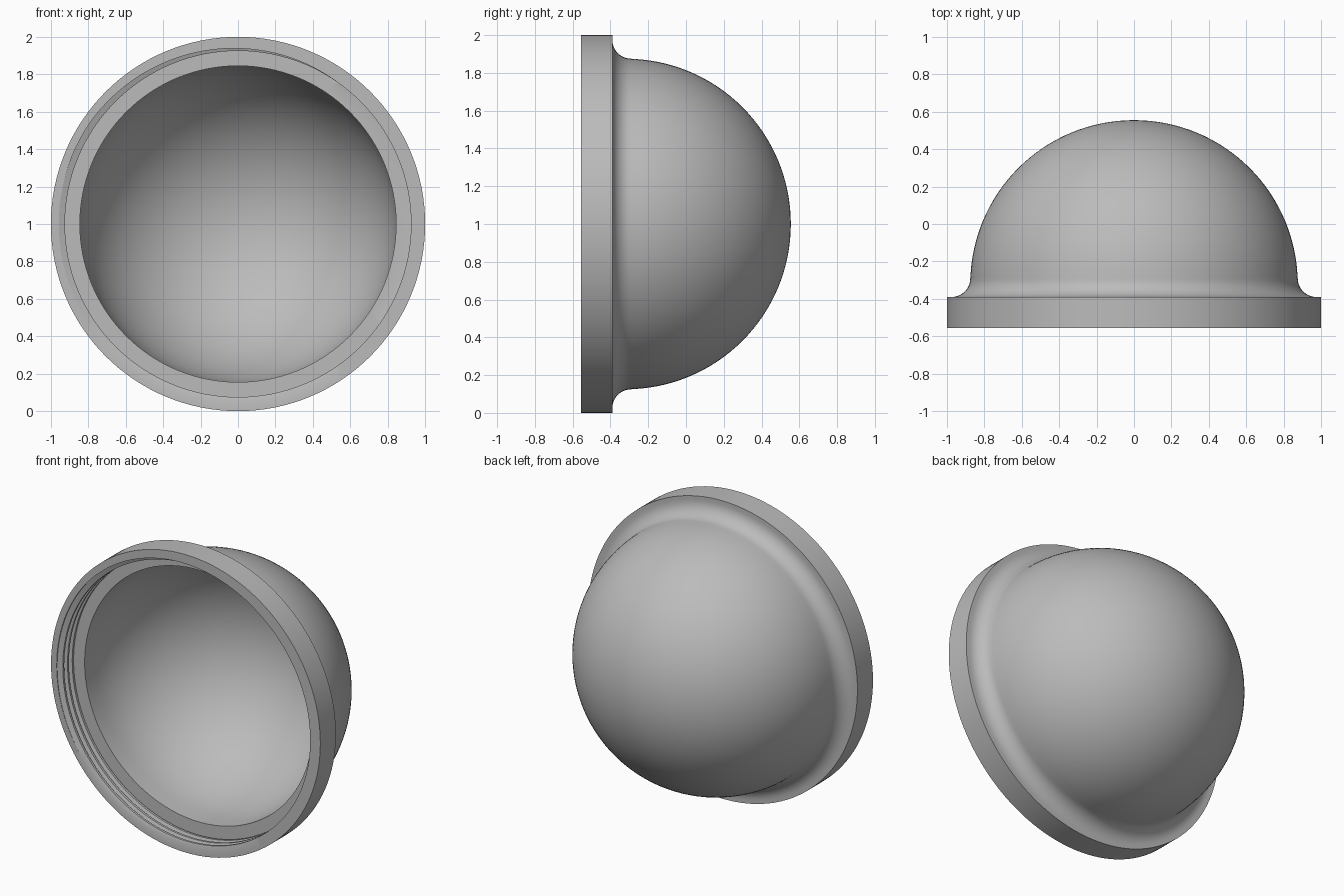
import bpy
import bmesh
from math import sin, cos, pi, sqrt, radians
from mathutils import Vector

SEG = 128
FRONT, BACK, LEDGE = -0.555, -0.39, -0.42
BORE_R, ROOT_R, DOME_R = 0.925, 0.958, 0.845
PITCH = 0.05

if "Cube" in bpy.data.objects:
    bpy.data.objects.remove(bpy.data.objects["Cube"], do_unlink=True)

grey = bpy.data.materials.new("plain grey")
grey.use_nodes = True
colour = (0.5, 0.5, 0.5, 1)
grey.diffuse_color = colour
grey.node_tree.nodes["Principled BSDF"].inputs["Base Color"].default_value = colour


def point(radius, y, angle):
    return Vector((radius * cos(angle), y, radius * sin(angle) + 1))


def lathe(bm, profile):
    """Revolve (radius, y) points about the dome axis."""
    rings = []
    for r, y in profile:
        count = SEG if r > 0 else 1
        rings.append([bm.verts.new(point(r, y, 2 * pi * i / SEG)) for i in range(count)])
    for a, b in zip(rings, rings[1:]):
        for i in range(SEG):
            j = (i + 1) % SEG
            if len(b) == 1:
                bm.faces.new((a[i], a[j], b[0]))
            else:
                bm.faces.new((a[i], a[j], b[j], b[i]))


def dome(radius, start, apex, steps=32):
    """Quarter ellipse from the start plane to the apex."""
    pts = [(radius * cos(k * pi / 2 / steps), start + (apex - start) * sin(k * pi / 2 / steps))
           for k in range(steps)]
    return pts + [(0, apex)]


bm = bmesh.new()

# Outer shell: flange edge, concave fillet, dome
outer_dome = [p for p in dome(0.875, -0.32, 0.555) if p[1] > -0.29]
fillet = [(0.975 - 0.1 * sin(a), -0.29 - 0.1 * cos(a))
          for a in (k * pi / 2 / 10 for k in range(11))]
lathe(bm, [(1, FRONT), (1, BACK)] + fillet + outer_dome)

# Inner dome, starting at the ledge
lathe(bm, [(DOME_R, LEDGE)] + dome(DOME_R, -0.32, 0.525))

# Threaded bore: one thread profile swept along a helix, then trimmed
thread = bmesh.new()
section = [(0, ROOT_R), (0.2, ROOT_R), (0.45, BORE_R), (0.75, BORE_R), (1, ROOT_R)]
turns = 8
rows = []
for i in range(SEG * turns + 1):
    angle = 2 * pi * i / SEG + pi
    lead = FRONT + PITCH * (turns - 2.1 - i / SEG)
    rows.append([thread.verts.new(point(r, lead + PITCH * f, angle)) for f, r in section])
for a, b in zip(rows, rows[1:]):
    for k in range(len(section) - 1):
        thread.faces.new((a[k], a[k + 1], b[k + 1], b[k]))
bmesh.ops.remove_doubles(thread, verts=thread.verts, dist=0.0001)
for y, normal in ((FRONT, (0, -1, 0)), (LEDGE, (0, 1, 0))):
    bmesh.ops.bisect_plane(thread, geom=thread.verts[:] + thread.edges[:] + thread.faces[:],
                           dist=0.00001, plane_co=(0, y, 0), plane_no=normal, clear_outer=True)
part = bpy.data.meshes.new("thread")
thread.to_mesh(part)
thread.free()
bm.from_mesh(part)
bpy.data.meshes.remove(part)

# Flat front rim and inner ledge
for y in (FRONT, LEDGE):
    loop = [e for e in bm.edges if e.is_boundary
            and all(abs(v.co.y - y) < 0.0005 for v in e.verts)]
    bmesh.ops.triangle_fill(bm, edges=loop, use_beauty=True, normal=(0, -1, 0))

bmesh.ops.remove_doubles(bm, verts=bm.verts, dist=0.0001)
bmesh.ops.recalc_face_normals(bm, faces=bm.faces)
mesh = bpy.data.meshes.new("threaded_dome_cap")
bm.to_mesh(mesh)
bm.free()
mesh.materials.append(grey)
cap = bpy.data.objects.new("threaded_dome_cap", mesh)
bpy.context.collection.objects.link(cap)
bpy.context.view_layer.objects.active = cap
cap.select_set(True)
bpy.ops.object.shade_smooth_by_angle(angle=radians(25))
